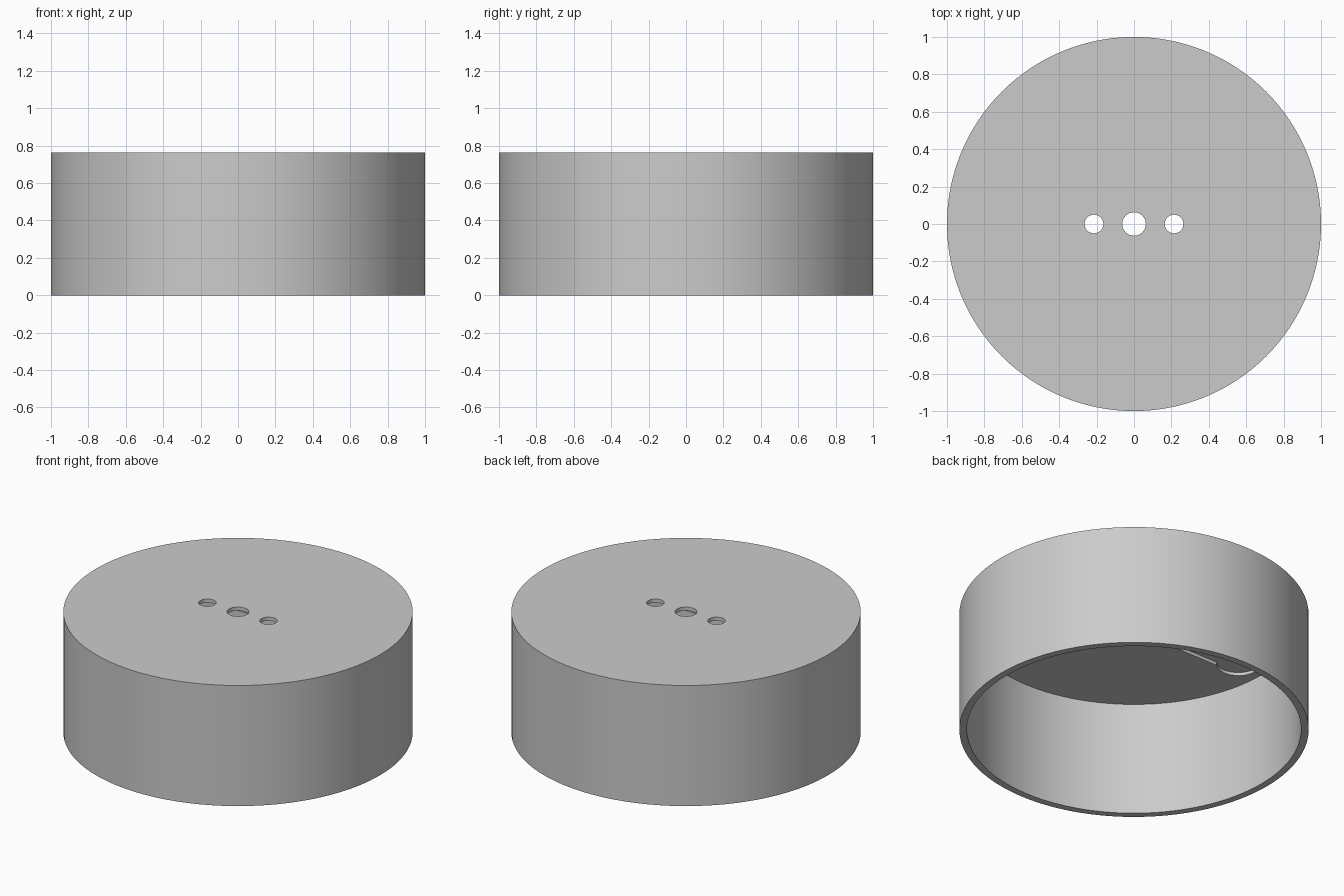
import bpy, math

cube = bpy.data.objects.get("Cube")
if cube:
    bpy.data.objects.remove(cube, do_unlink=True)

RADIUS, HEIGHT, WALL = 1.0, 0.762, 0.043
CEILING = HEIGHT - WALL
POCKET = 0.02          # depth of the recess under the lid

grey = bpy.data.materials.new("plain grey")
grey.use_nodes = True
colour = (0.6, 0.6, 0.6, 1)
grey.diffuse_color = colour
grey.node_tree.nodes["Principled BSDF"].inputs["Base Color"].default_value = colour


def cylinder(name, radius, z0, z1, x=0, sides=128):
    bpy.ops.mesh.primitive_cylinder_add(vertices=sides, radius=radius, depth=z1 - z0,
                                        location=(x, 0, (z0 + z1) / 2))
    obj = bpy.context.object
    obj.name = name
    obj.data.materials.append(grey)
    return obj


def cut(target, cutter):
    mod = target.modifiers.new(cutter.name, 'BOOLEAN')
    mod.operation = 'DIFFERENCE'
    mod.solver = 'EXACT'
    mod.object = cutter
    bpy.context.view_layer.objects.active = target
    bpy.ops.object.modifier_apply(modifier=mod.name)
    bpy.data.objects.remove(cutter, do_unlink=True)


# Round cap, open underneath
cap = cylinder("round_cap", RADIUS, 0, HEIGHT)
cut(cap, cylinder("hollow", RADIUS - WALL, -0.1, CEILING))

# Shallow recess across the underside of the lid, with round ends
bpy.ops.mesh.primitive_cube_add(size=1, location=(0, 0, CEILING))
groove = bpy.context.object
groove.name = "groove"
groove.scale = (1.5, 0.17, 2 * POCKET)
groove.data.materials.append(grey)
cut(cap, groove)
for side in (-1, 1):
    cut(cap, cylinder("round_pocket", 0.125, CEILING - POCKET, CEILING + POCKET,
                      side * 0.78, 48))

# Centre hole and a smaller hole on each side
for x, radius in ((0, 0.063), (-0.214, 0.05), (0.214, 0.05)):
    cut(cap, cylinder("lid_hole", radius, CEILING - 0.1, HEIGHT + 0.1, x, 32))

# Smooth round walls with sharp rims
bpy.ops.object.select_all(action='DESELECT')
cap.select_set(True)
bpy.context.view_layer.objects.active = cap
bpy.ops.object.shade_smooth_by_angle(angle=math.radians(30))
